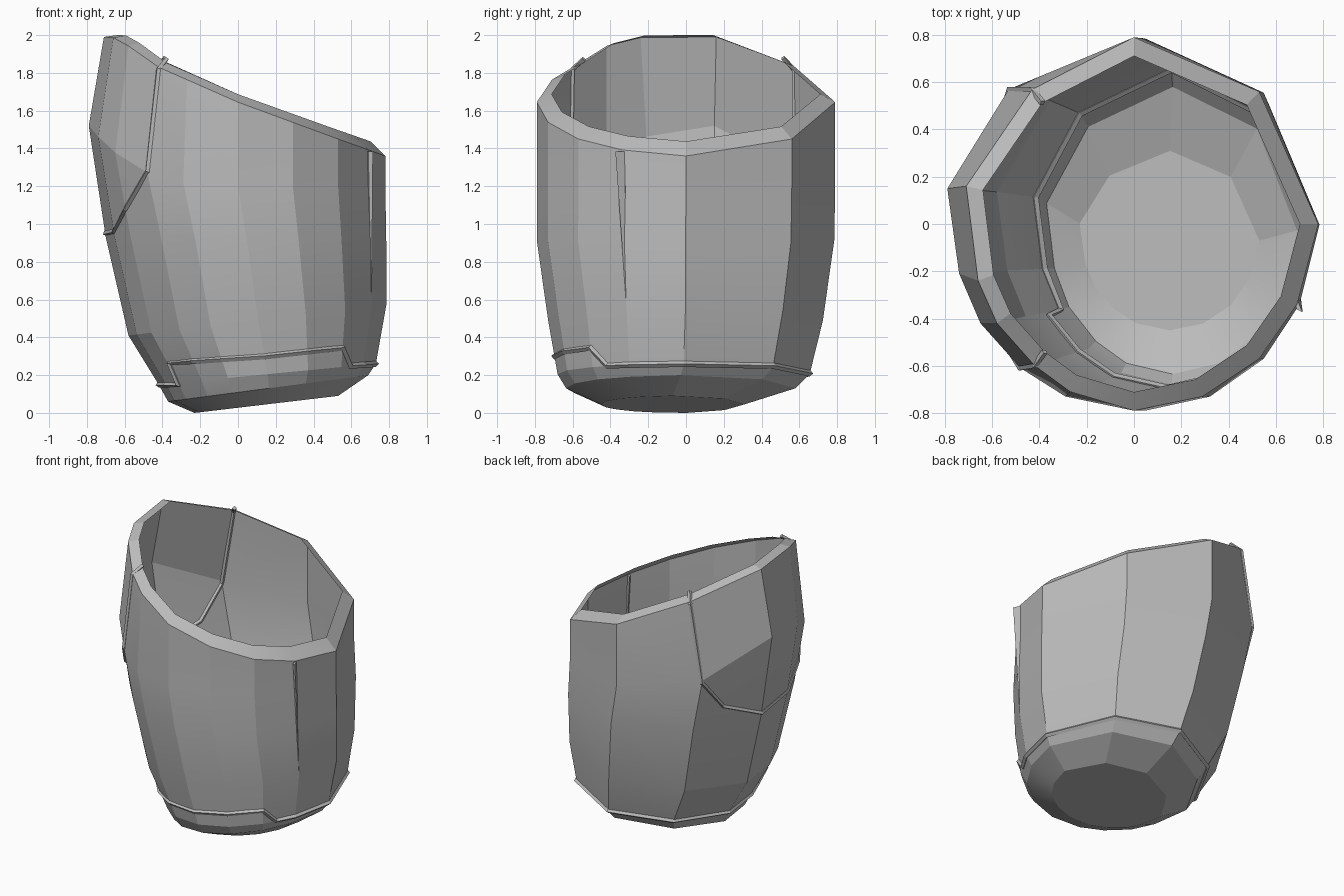
import bpy, bmesh, math
from mathutils import Vector

cube = bpy.data.objects.get("Cube")
if cube:
    bpy.data.objects.remove(cube)

# Single grey finish
grey = bpy.data.materials.new("plain_grey")
grey.use_nodes = True
grey.diffuse_color = (0.5, 0.5, 0.5, 1)
grey.node_tree.nodes["Principled BSDF"].inputs["Base Color"].default_value = (0.5, 0.5, 0.5, 1)

# Faceted plan outline of the shell, anticlockwise from +x
OUTLINE = [(.78, 0), (.53, .56), (0, .79), (-.53, .57), (-.79, .15), (-.74, -.21),
           (-.65, -.42), (-.48, -.61), (-.29, -.73), (0, -.79), (.29, -.73), (.53, -.57), (.69, -.34)]
# The plan narrows on the high side at the rim
RIM_SHIFT = {3: (-.43, .57), 4: (-.71, .16), 5: (-.66, -.24), 6: (-.58, -.42), 7: (-.42, -.6), 8: (-.27, -.71)}
RIM_HEIGHT = [(-.71, 1.99), (-.64, 1.985), (-.42, 1.83), (0, 1.645), (.53, 1.45), (.78, 1.36)]
# Lower rings: x min, x max, y min, y max, z at left, z at right
RINGS = [(-.70, .785, -.79, .785, .93, .90),
         (-.58, .785, -.73, .725, .41, .57),
         (-.42, .73, -.68, .655, .15, .26),
         (-.37, .69, -.635, .58, .06, .20),
         (-.23, .53, -.45, .31, 0, .09)]
N = len(OUTLINE)


def rim_z(x):
    for (xa, za), (xb, zb) in zip(RIM_HEIGHT, RIM_HEIGHT[1:]):
        if x <= xb:
            return za + (zb - za) * (x - xa) / (xb - xa)
    return RIM_HEIGHT[-1][1]


def column(k):
    """Points down one corner of the shell, from the rim to the base."""
    x, y = OUTLINE[k]
    rx, ry = RIM_SHIFT.get(k, (x, y))
    pts = [Vector((rx, ry, rim_z(rx))), Vector((x, y, 1.2 + .32 * max(0, -x / .79) ** 3))]
    u, v = (x + .79) / 1.57, (y + .79) / 1.58
    for x0, x1, y0, y1, z0, z1 in RINGS:
        pts.append(Vector((x0 + (x1 - x0) * u, y0 + (y1 - y0) * v, z0 + (z1 - z0) * u)))
    return pts


COLUMNS = [column(k) for k in range(N)]


def lip(p):
    """Inner edge of the rim beside an outer rim point."""
    return Vector((p.x * .9, p.y * .9, p.z + .042 + .045 * p.x))


def at_height(k, z):
    pts = COLUMNS[k % N]
    for a, b in zip(pts, pts[1:]):
        if z >= b.z:
            return a.lerp(b, max(0, (a.z - z) / (a.z - b.z)))
    return pts[-1]


def on_shell(c, z):
    k = math.floor(c)
    return at_height(k, z).lerp(at_height(k + 1, z), c - k)


def finish(bm, name, angle):
    bmesh.ops.recalc_face_normals(bm, faces=bm.faces)
    mesh = bpy.data.meshes.new(name)
    bm.to_mesh(mesh)
    bm.free()
    mesh.materials.append(grey)
    obj = bpy.data.objects.new(name, mesh)
    bpy.context.collection.objects.link(obj)
    if angle:
        bpy.ops.object.select_all(action='DESELECT')
        obj.select_set(True)
        bpy.context.view_layer.objects.active = obj
        bpy.ops.object.shade_smooth_by_angle(angle=math.radians(angle))
    return obj


# Thin shell with a turned-in rim and a closed base
bm = bmesh.new()
grid = [[bm.verts.new(p) for p in [lip(col[0])] + col] for col in COLUMNS]
for k in range(N):
    a, b = grid[k], grid[(k + 1) % N]
    for i in range(len(a) - 1):
        bm.faces.new((a[i], a[i + 1], b[i + 1], b[i]))
bm.faces.new([col[-1] for col in grid])
finish(bm, "shell", 12)


def bead(name, points, closed, radius=.017):
    """Square raised trim following a path."""
    curve = bpy.data.curves.new(name, 'CURVE')
    curve.dimensions = '3D'
    curve.bevel_depth = radius
    curve.bevel_resolution = 0
    curve.use_fill_caps = True
    spline = curve.splines.new('POLY')
    spline.points.add(len(points) - 1)
    for sp, p in zip(spline.points, points):
        sp.co = (*p, 1)
    spline.use_cyclic_u = closed
    spline.use_smooth = False
    curve.materials.append(grey)
    obj = bpy.data.objects.new(name, curve)
    bpy.context.collection.objects.link(obj)


# Lower trim, stepping up across the front
lower = [(0, .26), (1, .25), (2, .21), (3, .17), (4, .15), (5, .15), (6, .15), (6.08, .265), (7, .275),
         (8, .285), (9, .30), (10, .325), (11, .345), (11.4, .25), (12, .255)]
bead("lower_trim", [on_shell(c, z) for c, z in lower], True)

# Side seam outlining the raised side, hooked over the rim at both ends
seam = [(7, 1.82), (7, 1.28), (6, 1.08), (5, .96), (4, .95), (3.4, 1.06), (3, 1.28), (3, 1.82)]
path = [on_shell(c, z) for c, z in seam]
up = Vector((0, 0, .02))
path = [lip(COLUMNS[7][0]) + up] + path + [lip(COLUMNS[3][0]) + up]
bead("side_seam", path, False, .014)

# Slim tapered strip down the low front corner
bm = bmesh.new()
top, low = at_height(12, 1.385), at_height(12, .57)
out = Vector((.012, -.006, 0))
across = Vector((.012, -.028, 0))
section = [top + across + out, top - across * .8 + out, top - across * .8 - out, top + across - out]
ring = [bm.verts.new(p) for p in section]
tip = bm.verts.new(low)
bm.faces.new(ring)
for i in range(4):
    bm.faces.new((ring[i], ring[(i + 1) % 4], tip))
finish(bm, "corner_strip", 0)
